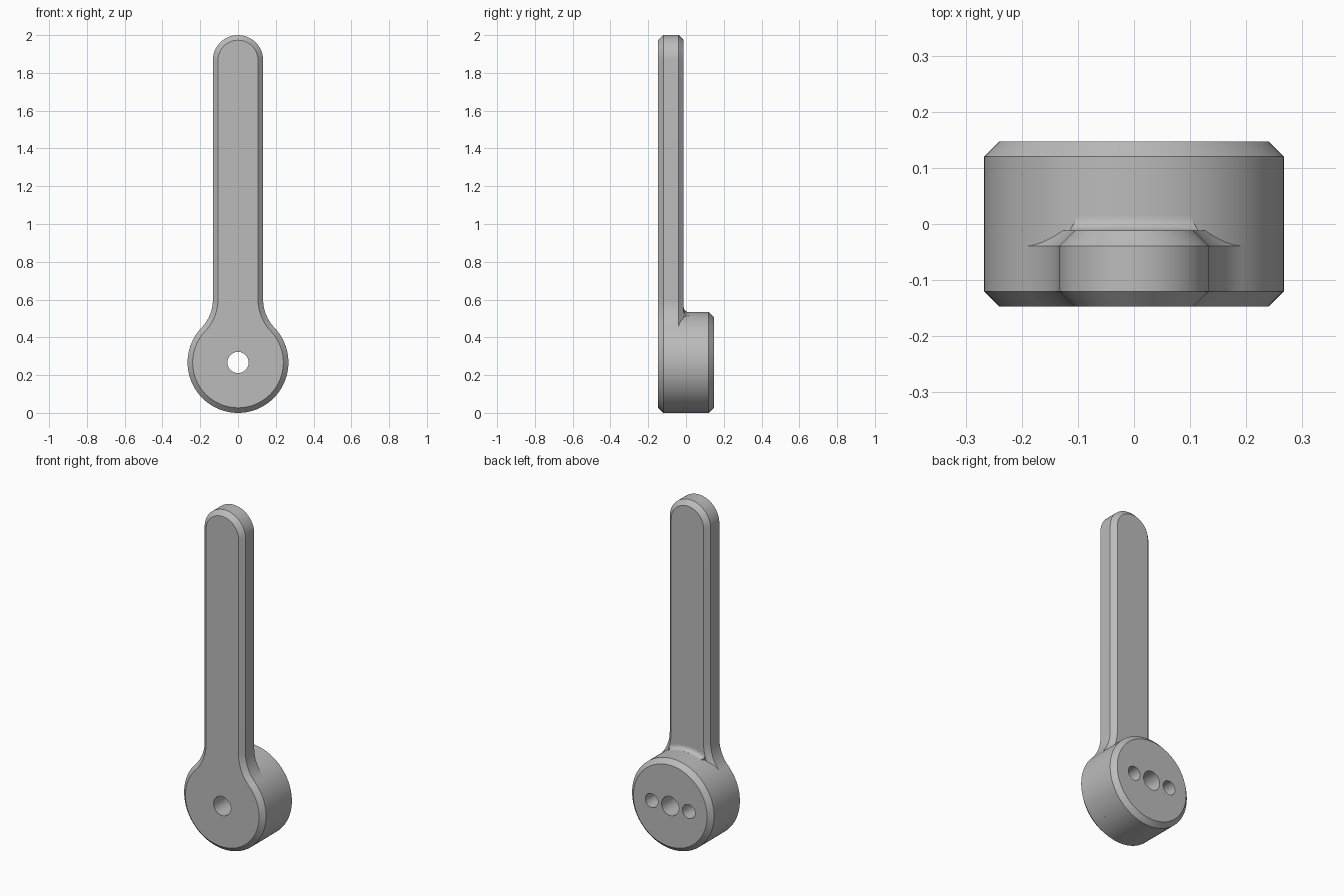
import bpy, bmesh
from math import sin, cos, pi, atan2, sqrt

if "Cube" in bpy.data.objects:
    bpy.data.objects.remove(bpy.data.objects["Cube"])

HUB_R, HUB_Z = 0.267, 0.267
ARM_R, ARM_Z = 0.133, 1.867
NECK_R, NECK_X, NECK_Z = 0.217, 0.35, 0.601
FRONT, ARM_BACK, HUB_BACK, CHAMFER = -0.147, -0.012, 0.147, 0.027

grey = bpy.data.materials.new("plain grey")
grey.use_nodes = True
colour = (0.5, 0.5, 0.5, 1)
grey.diffuse_color = colour
grey.node_tree.nodes["Principled BSDF"].inputs["Base Color"].default_value = colour


def finish(name, bm):
    bmesh.ops.recalc_face_normals(bm, faces=bm.faces)
    mesh = bpy.data.meshes.new(name)
    bm.to_mesh(mesh)
    bm.free()
    mesh.materials.append(grey)
    obj = bpy.data.objects.new(name, mesh)
    bpy.context.collection.objects.link(obj)
    return obj


def loft(name, rings):
    """Bridge rings of equal point count and cap both ends."""
    bm = bmesh.new()
    loops = [[bm.verts.new(p) for p in ring] for ring in rings]
    for a, b in zip(loops, loops[1:]):
        for i in range(len(a)):
            j = (i + 1) % len(a)
            bm.faces.new((a[i], a[j], b[j], b[i]))
    bm.faces.new(loops[0])
    bm.faces.new(loops[-1])
    return finish(name, bm)


def arc(cx, cz, r, start, end, n):
    steps = [start + (end - start) * i / n for i in range(n + 1)]
    return [(cx + r * cos(t), cz + r * sin(t)) for t in steps]


def lever_outline(inset):
    """Round tip, straight sides, hollow neck and round base."""
    tangent = atan2(NECK_Z - HUB_Z, NECK_X)
    right = arc(0, HUB_Z, HUB_R - inset, -pi / 2, tangent, 40)
    right += arc(NECK_X, NECK_Z, NECK_R + inset, tangent + pi, pi, 14)[1:]
    right += arc(0, ARM_Z, ARM_R - inset, 0, pi / 2, 20)
    return right + [(-x, z) for x, z in right[-2:0:-1]]


def cylinder(name, x, r, y0, y1, chamfer=0):
    circle = lambda rad, y: [(px, y, pz) for px, pz in arc(x, HUB_Z, rad, 0, 2 * pi, 96)[:-1]]
    rings = [circle(r, y0), circle(r, y1 - chamfer)]
    if chamfer:
        rings.append(circle(r - chamfer, y1))
    return loft(name, rings)


# Flat lever plate with chamfered rims
levels = [(FRONT, CHAMFER), (FRONT + CHAMFER, 0),
          (ARM_BACK - CHAMFER, 0), (ARM_BACK, CHAMFER)]
lever = loft("lever_arm", [[(x, y, z) for x, z in lever_outline(d)] for y, d in levels])

# Thick hub behind the base of the lever
hub = cylinder("hub", 0, HUB_R, ARM_BACK - CHAMFER, HUB_BACK, CHAMFER)

# Hollow fillet where the hub meets the back of the arm
FILLET = 0.025
curve = arc(HUB_R + FILLET, ARM_BACK + FILLET, FILLET, pi, 1.5 * pi, 8)
profile = curve + [(HUB_R + FILLET, ARM_BACK - 0.005), (HUB_R - 0.01, ARM_BACK - 0.005)]
profile.append((HUB_R - 0.01, curve[0][1]))
sections = []
for i in range(25):
    side = i / 12 - 1
    section = []
    for r, y in profile:
        x = side * (0.115 - 0.6 * max(0, y - ARM_BACK))
        section.append((x, y, HUB_Z + sqrt(r * r - x * x)))
    sections.append(section)
loft("hub_fillet", sections)

# Through bore and two blind side holes
bore = cylinder("bore_cutter", 0, 0.056, -0.3, 0.3)
cutters = [(lever, bore), (hub, bore)]
for side, x in (("left", 0.121), ("right", -0.121)):
    cutters.append((hub, cylinder(side + "_hole_cutter", x, 0.041, 0, 0.3)))
for target, cutter in cutters:
    cutter.hide_render = True
    mod = target.modifiers.new("hole", 'BOOLEAN')
    mod.operation, mod.solver, mod.object = 'DIFFERENCE', 'EXACT', cutter
    bpy.context.view_layer.objects.active = target
    bpy.ops.object.modifier_apply(modifier=mod.name)
for cutter in {c for _, c in cutters}:
    bpy.data.objects.remove(cutter)

# Smooth curves, crisp chamfers
bpy.ops.object.select_all(action='DESELECT')
for name in ("lever_arm", "hub", "hub_fillet"):
    bpy.data.objects[name].select_set(True)
bpy.context.view_layer.objects.active = lever
bpy.ops.object.shade_smooth_by_angle(angle=pi / 6)
